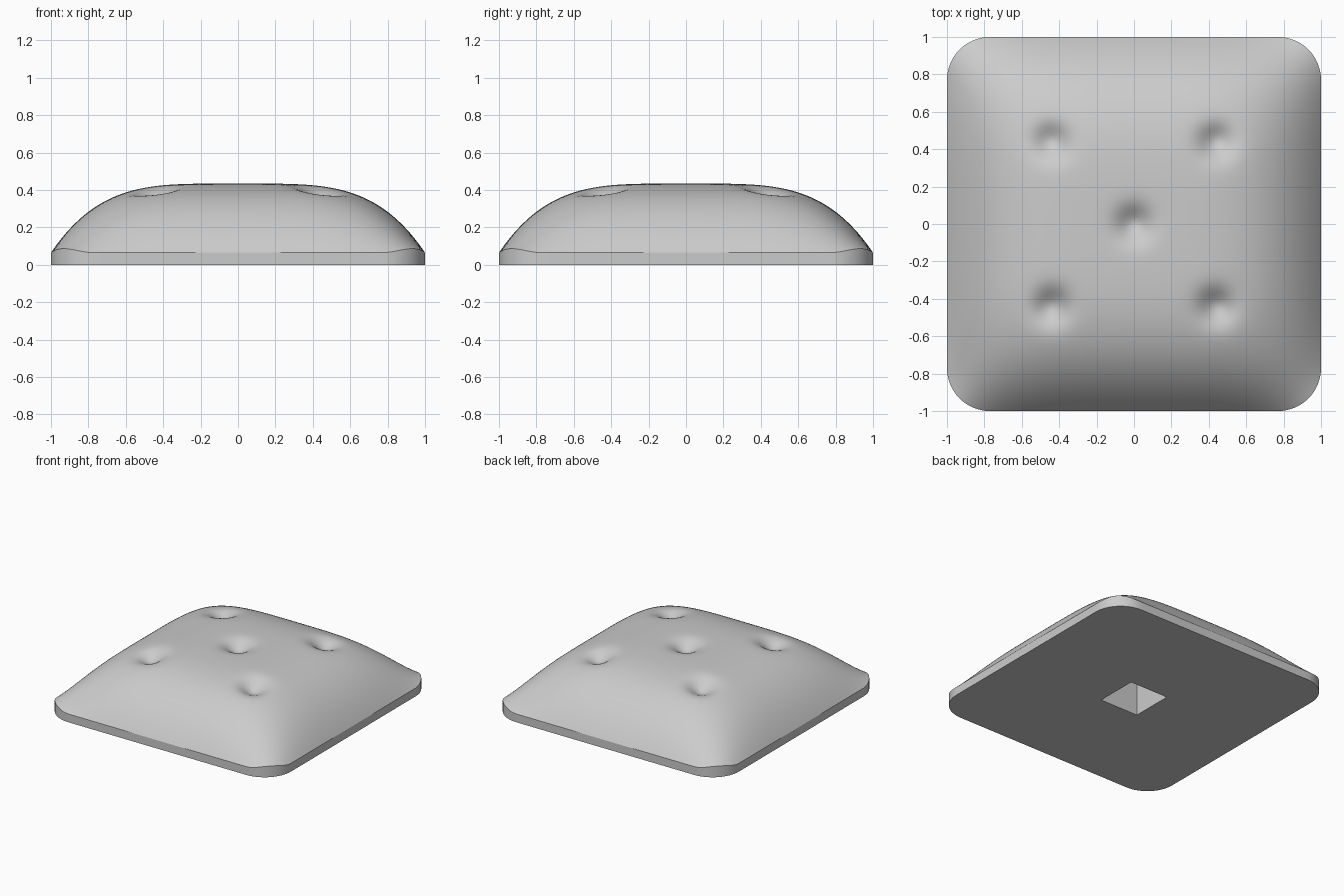
import bpy, bmesh, math

default_cube = bpy.data.objects.get("Cube")
if default_cube:
    bpy.data.objects.remove(default_cube, do_unlink=True)

EDGE_H, DOME_H = 0.065, 0.37      # rim height, dome rise
CORNER_R = 0.23                   # plan corner radius
TUFT_DEPTH, TUFT_SIGMA, TUFT = 0.07, 0.065, 0.44
SOCKET, SOCKET_H = 0.165, 0.3     # half width and depth of underside socket
ARC, SIDE, RINGS = 16, 36, 56

tufts = [(0, 0)] + [(sx * TUFT, sy * TUFT) for sx in (-1, 1) for sy in (-1, 1)]


def outline():
    """Rounded square, counter-clockwise."""
    c, pts = 1 - CORNER_R, []
    for q in range(4):
        turn = q * math.pi / 2
        corner = [(c + CORNER_R * math.cos(a), c + CORNER_R * math.sin(a))
                  for a in (math.pi / 2 * i / ARC for i in range(ARC + 1))]
        corner += [(c - 2 * c * i / SIDE, 1) for i in range(1, SIDE)]
        pts += [(x * math.cos(turn) - y * math.sin(turn),
                 x * math.sin(turn) + y * math.cos(turn)) for x, y in corner]
    return pts


def cushion_height(x, y):
    z = EDGE_H + DOME_H * (1 - x ** 4) * (1 - y ** 4)
    for tx, ty in tufts:
        d2 = (x - tx) ** 2 + (y - ty) ** 2
        z -= TUFT_DEPTH * math.exp(-d2 / (2 * TUFT_SIGMA ** 2))
    return z


bm = bmesh.new()
plan = outline()


def add_ring(points):
    return [bm.verts.new(p) for p in points]


def cap(center, ring):
    v = bm.verts.new(center)
    for i in range(len(ring)):
        bm.faces.new((v, ring[i - 1], ring[i]))


# Domed, tufted top as concentric rings
rings = []
for k in range(1, RINGS + 1):
    s = k / RINGS
    rings.append(add_ring((x * s, y * s, cushion_height(x * s, y * s)) for x, y in plan))

# Rim, underside and square socket continue the same loft
square = [(x * SOCKET / max(abs(x), abs(y)), y * SOCKET / max(abs(x), abs(y)))
          for x, y in plan]
rings.append(add_ring((x, y, 0) for x, y in plan))
rings.append(add_ring((x, y, 0) for x, y in square))
rings.append(add_ring((x, y, SOCKET_H) for x, y in square))

for a, b in zip(rings, rings[1:]):
    for i in range(len(a)):
        bm.faces.new((a[i - 1], a[i], b[i], b[i - 1]))
cap((0, 0, cushion_height(0, 0)), rings[0])
cap((0, 0, SOCKET_H), rings[-1])
bmesh.ops.recalc_face_normals(bm, faces=bm.faces)

mesh = bpy.data.meshes.new("tufted_cushion")
bm.to_mesh(mesh)
bm.free()
cushion = bpy.data.objects.new("tufted_cushion", mesh)
bpy.context.collection.objects.link(cushion)

# Plain grey material
grey = bpy.data.materials.new("light_grey")
grey.use_nodes = True
grey.diffuse_color = (0.6, 0.6, 0.6, 1)
grey.node_tree.nodes["Principled BSDF"].inputs["Base Color"].default_value = (0.6, 0.6, 0.6, 1)
mesh.materials.append(grey)

# Smooth top, crisp rim and socket edges
bpy.ops.object.select_all(action='DESELECT')
cushion.select_set(True)
bpy.context.view_layer.objects.active = cushion
bpy.ops.object.shade_smooth_by_angle(angle=math.radians(28))
